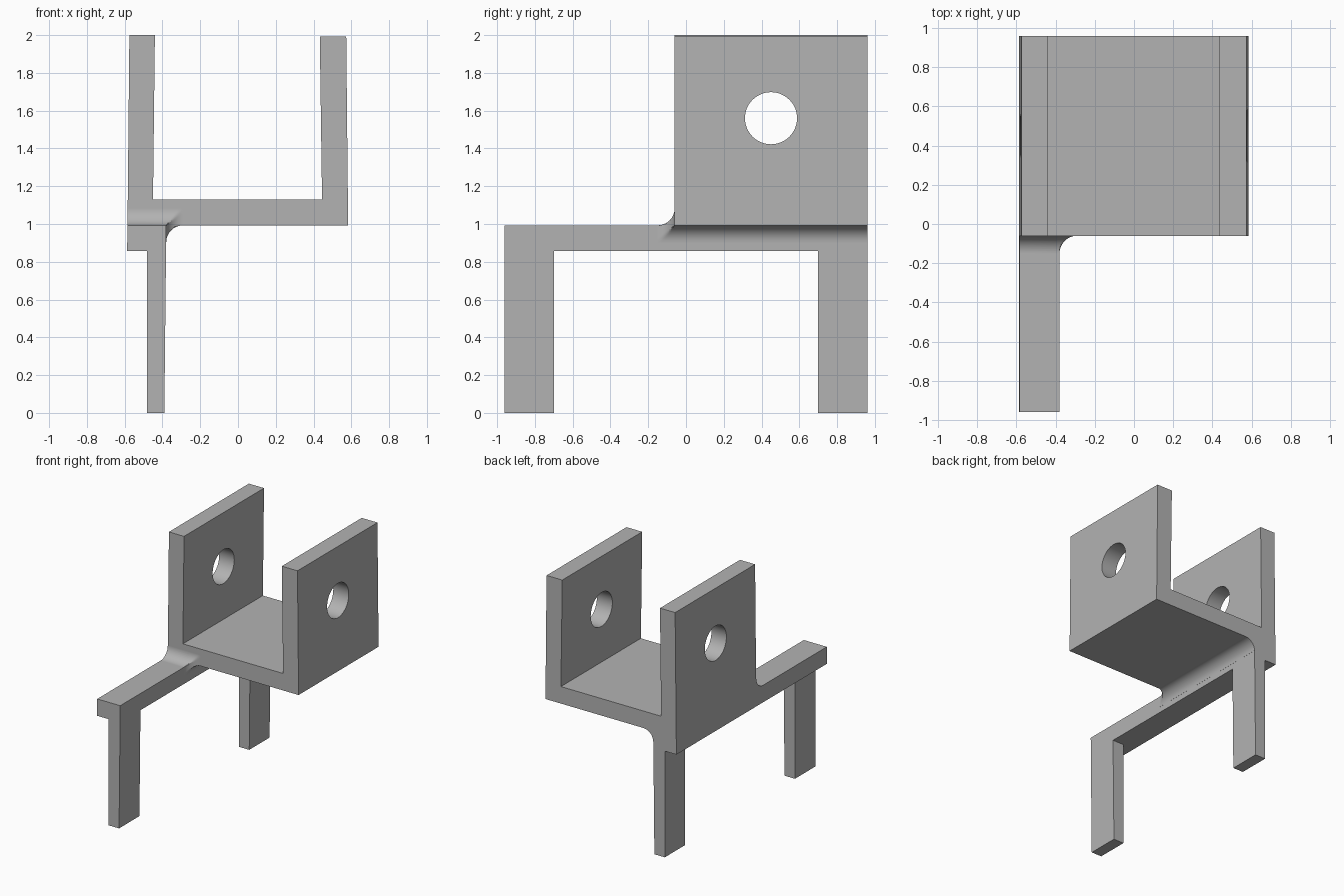
import bpy, bmesh, math

cube = bpy.data.objects.get("Cube")
if cube:
    bpy.data.objects.remove(cube, do_unlink=True)

grey = bpy.data.materials.new("plain grey")
grey.use_nodes = True
grey.diffuse_color = (0.45, 0.45, 0.45, 1)
grey.node_tree.nodes["Principled BSDF"].inputs["Base Color"].default_value = (0.45, 0.45, 0.45, 1)

# Shared dimensions
LEFT, SIDE, FRONT, BACK = -0.585, -0.38, -0.06, 0.96
DECK, R, EMBED, STEPS = 0.993, 0.09, 0.02, 12
PLACE = {"x": lambda a, b, t: (t, a, b),
         "y": lambda a, b, t: (a, t, b),
         "z": lambda a, b, t: (a, b, t)}


def loft(name, sections, axis):
    """Skin a stack of (profile, position) sections into a closed solid."""
    bm = bmesh.new()
    rings = [[bm.verts.new(PLACE[axis](a, b, t)) for a, b in pts] for pts, t in sections]
    bm.faces.new(rings[0])
    bm.faces.new(rings[-1])
    n = len(rings[0])
    for low, high in zip(rings, rings[1:]):
        for i in range(n):
            j = (i + 1) % n
            bm.faces.new((low[i], low[j], high[j], high[i]))
    bmesh.ops.recalc_face_normals(bm, faces=bm.faces)
    mesh = bpy.data.meshes.new(name)
    bm.to_mesh(mesh)
    bm.free()
    mesh.materials.append(grey)
    obj = bpy.data.objects.new(name, mesh)
    bpy.context.collection.objects.link(obj)
    return obj


def prism(name, pts, axis, lo, hi):
    return loft(name, [(pts, lo), (pts, hi)], axis)


def combine(target, tool, operation):
    """Apply a boolean and discard the tool."""
    bpy.context.view_layer.objects.active = target
    mod = target.modifiers.new("join", "BOOLEAN")
    mod.operation, mod.object, mod.solver = operation, tool, "EXACT"
    bpy.ops.object.modifier_apply(modifier=mod.name)
    bpy.data.objects.remove(tool, do_unlink=True)


# U-shaped cradle with walls leaning slightly inward
bracket = prism("bracket", [
    (LEFT, DECK), (0.583, DECK), (0.573, 1.993), (0.433, 1.993),
    (0.445, 1.13), (-0.45, 1.13), (-0.44, 2), (-0.575, 2)], "y", FRONT, BACK)

# Round hole through both walls
circle = [(0.45 + 0.138 * math.cos(k * math.tau / 48),
           1.56 + 0.138 * math.sin(k * math.tau / 48)) for k in range(48)]
combine(bracket, prism("hole_cutter", circle, "x", -1, 1), "DIFFERENCE")

# Long rail and its two legs
rail = [(LEFT - 0.002, 0.857), (SIDE - 0.001, 0.857), (SIDE, DECK), (LEFT, DECK)]
combine(bracket, prism("rail", rail, "y", -0.96, BACK), "UNION")
leg = [(-0.483, 0), (-0.39, 0), (SIDE - 0.001, 0.857), (-0.483, 0.857)]
for lo, hi in ((-0.96, -0.70), (0.70, BACK)):
    combine(bracket, prism("leg", leg, "y", lo, hi), "UNION")

# Concave fillet profile, measured away from the two faces it joins
angles = [k * math.pi / 2 / STEPS for k in range(STEPS + 1)]
arc = [(R * (1 - math.cos(a)), R * (1 - math.sin(a))) for a in angles]
fillet = [(-EMBED, -EMBED), (-EMBED, R)] + arc + [(R, -EMBED)]

# Fillet between rail top and cradle front, and one below the cradle floor
front = [(FRONT - a, DECK + b) for a, b in fillet]
combine(bracket, prism("front_fillet", front, "x", LEFT, SIDE), "UNION")
under = [(SIDE + a, DECK - b) for a, b in fillet]
combine(bracket, prism("under_fillet", under, "y", FRONT, BACK), "UNION")

# Mitred corner where the fillets meet: clamp the profile above and below the deck
sections = []
for limit, rise in reversed(arc):
    sections.append(([(SIDE + min(a, limit), FRONT - b) for a, b in fillet], DECK - rise))
sections.sort(key=lambda s: s[1])
for limit, rise in reversed(arc[:-1]):
    sections.append(([(SIDE + a, FRONT - min(b, limit)) for a, b in fillet], DECK + rise))
combine(bracket, loft("corner_fillet", sections, "z"), "UNION")

# Smooth curves, crisp edges, clean flat faces
bpy.ops.object.select_all(action="DESELECT")
bracket.select_set(True)
bpy.context.view_layer.objects.active = bracket
bpy.ops.object.shade_smooth_by_angle(angle=math.radians(25))
weighted = bracket.modifiers.new("flat faces", "WEIGHTED_NORMAL")
weighted.keep_sharp = True
